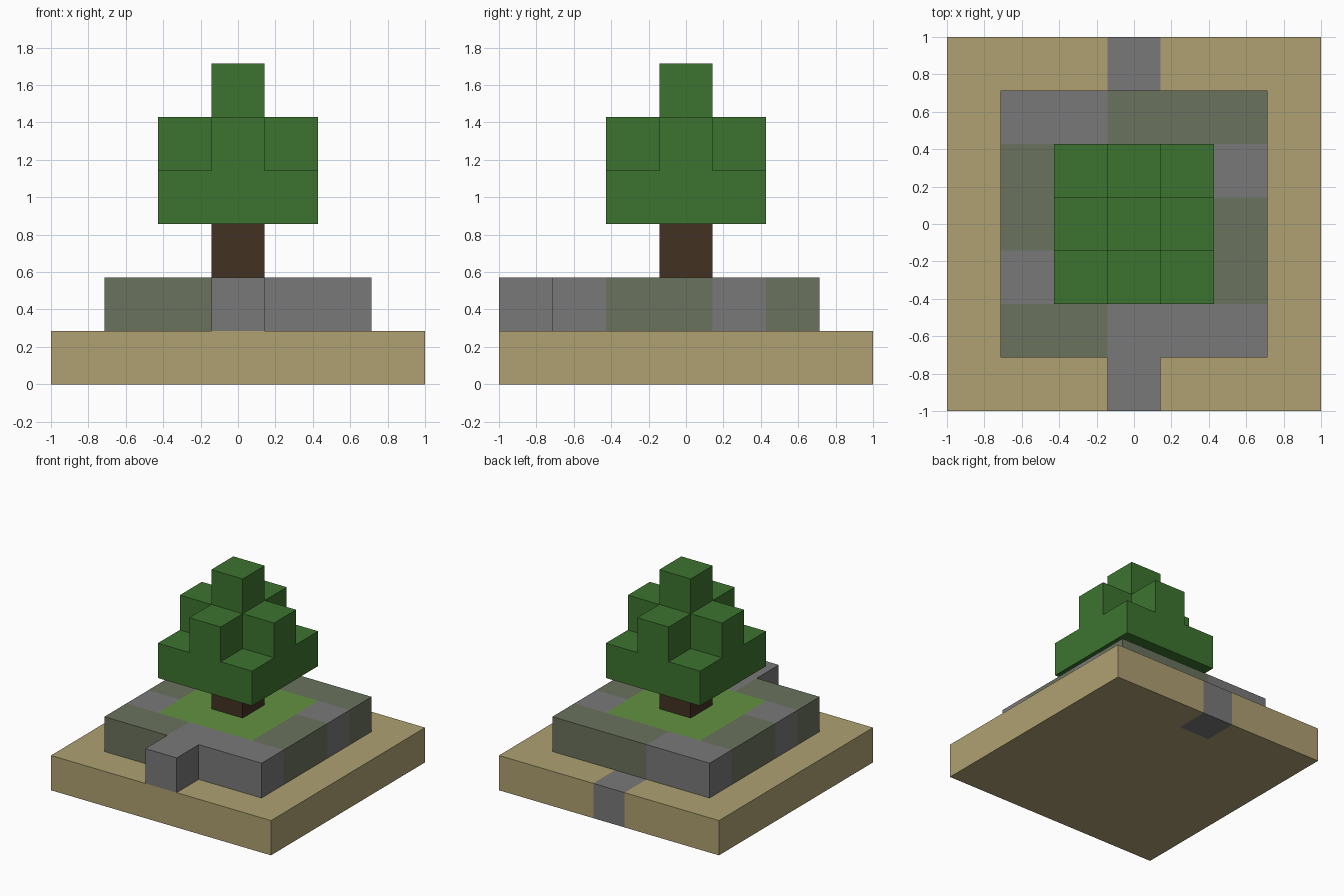
import bpy
import bmesh
from mathutils import Vector

if "Cube" in bpy.data.objects:
    bpy.data.objects.remove(bpy.data.objects["Cube"], do_unlink=True)

U = 2 / 7  # edge of one block


def linear(c):
    c /= 255
    return c / 12.92 if c <= 0.04045 else ((c + 0.055) / 1.055) ** 2.4


def material(name, r, g, b):
    mat = bpy.data.materials.new(name)
    mat.use_nodes = True
    colour = (linear(r), linear(g), linear(b), 1)
    mat.diffuse_color = colour
    bsdf = mat.node_tree.nodes["Principled BSDF"]
    bsdf.inputs["Base Color"].default_value = colour
    bsdf.inputs["Roughness"].default_value = 0.9
    return mat


sand = material("sand", 175, 161, 114)
stone = material("grey_stone", 121, 121, 121)
moss = material("mossy_stone", 106, 114, 93)
grass = material("grass", 97, 146, 65)
bark = material("dark_bark", 66, 50, 34)
leaf = material("leaf_green", 60, 116, 47)


def square(radius, layer):
    span = range(-radius, radius + 1)
    return {(x, y, layer) for x in span for y in span}


# Cells of each part, in block units
back_path = {(0, 3, 0)}
front_path = {(0, -3, 1)}
bed = square(1, 1)
wall = square(2, 1) - bed
crown = square(1, 3) | {c for c in square(1, 4) if c[0] * c[1] == 0} | {(0, 0, 5)}

# Wall pattern from back row to front row: s = plain stone, m = mossy stone
pattern = ["ssmmm", "m   s", "m   m", "s   m", "mmsss"]


def wall_slot(cell):
    return int(pattern[2 - cell[1]][cell[0] + 2] == "m")


parts = [
    ("sand_base", square(3, 0) - back_path, [sand], None),
    ("back_path_block", back_path, [stone], None),
    ("front_path_block", front_path, [stone], None),
    ("stone_wall", wall, [stone, moss], wall_slot),
    ("grass_bed", bed, [grass], None),
    ("trunk", {(0, 0, 2)}, [bark], None),
    ("foliage", crown, [leaf], None),
]
filled = set().union(*(cells for _, cells, _, _ in parts))


def build(name, cells, materials, slot):
    """Mesh the exposed sides of a part's blocks."""
    bm = bmesh.new()
    for cell in sorted(cells):
        centre = Vector(cell) + Vector((0, 0, 0.5))
        for axis in range(3):
            for sign in (-1, 1):
                a, b, c = (Vector.Fill(3, 0.0) for _ in range(3))
                a[axis] = sign / 2
                b[(axis + 1) % 3] = c[(axis + 2) % 3] = 0.5
                beside = tuple(int(round(v)) for v in Vector(cell) + 2 * a)
                if beside in filled:
                    continue
                corners = [centre + a + p for p in (b + c, c - b, -b - c, b - c)]
                face = bm.faces.new([bm.verts.new(p * U) for p in corners[::sign]])
                face.material_index = slot(cell) if slot else 0
    bmesh.ops.remove_doubles(bm, verts=bm.verts, dist=0.001)
    mesh = bpy.data.meshes.new(name)
    bm.to_mesh(mesh)
    bm.free()
    for mat in materials:
        mesh.materials.append(mat)
    bpy.context.collection.objects.link(bpy.data.objects.new(name, mesh))


for part in parts:
    build(*part)
